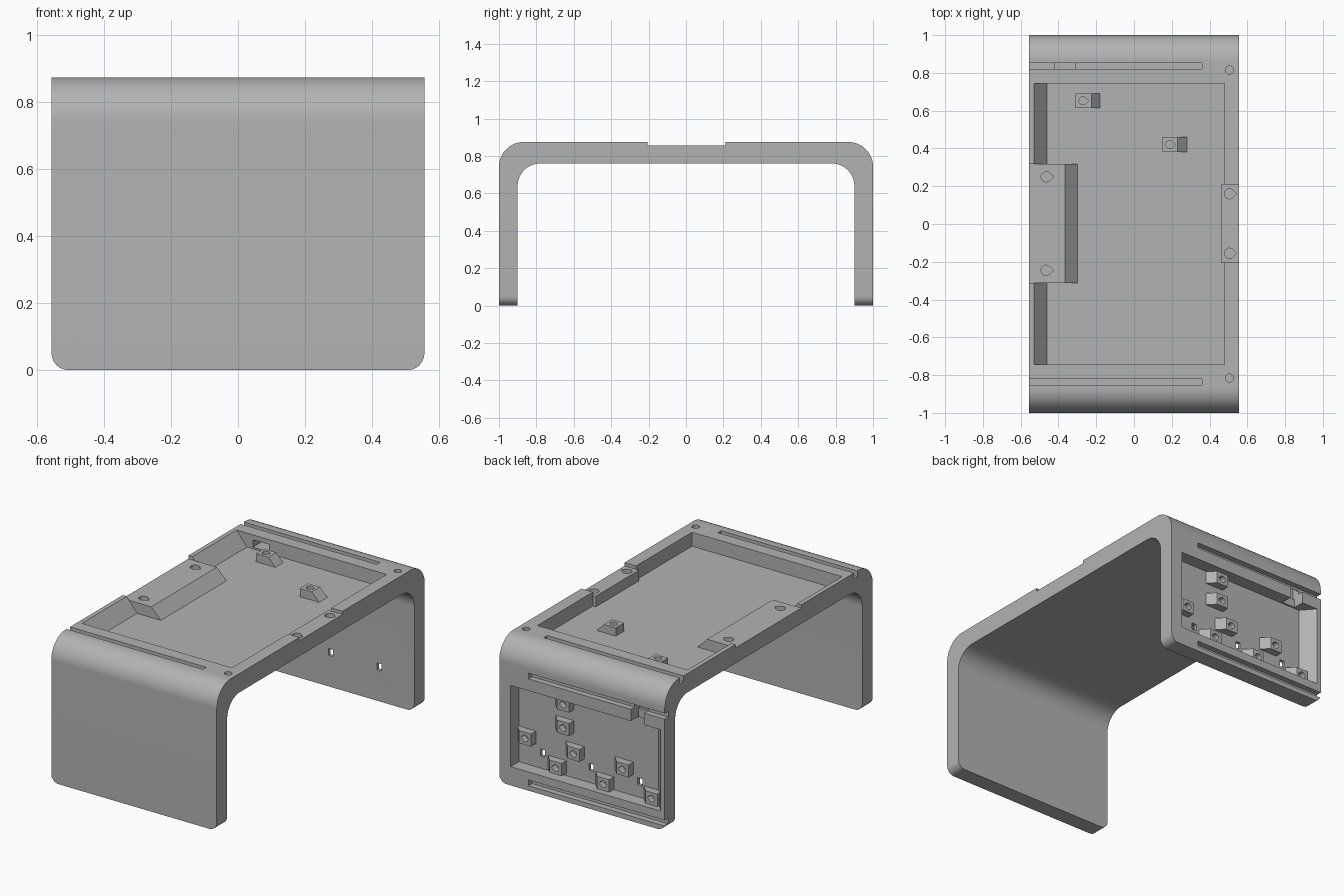
import bpy, bmesh
from math import sin, cos, pi, radians

if "Cube" in bpy.data.objects:
    bpy.data.objects.remove(bpy.data.objects["Cube"])

grey = bpy.data.materials.new("plain grey")
grey.use_nodes = True
COLOUR = (0.45, 0.45, 0.45, 1)
grey.diffuse_color = COLOUR
grey.node_tree.nodes["Principled BSDF"].inputs["Base Color"].default_value = COLOUR

# Where a profile (u, v) swept along w lands in space
ALONG_Z = lambda u, v, w: (u, v, w)
ALONG_Y = lambda u, v, w: (u, w, v)
ALONG_X = lambda u, v, w: (w, u, v)

HALF = 0.557               # half width
TOP, FLOOR = 0.875, 0.79   # deck top and tray floor
BACK_FLOOR = 0.92          # floor of the recess in the rear leg


def prism(name, pts, w0, w1, place):
    bm = bmesh.new()
    rings = [[bm.verts.new(place(u, v, w)) for u, v in pts] for w in (w0, w1)]
    bm.faces.new(rings[0])
    bm.faces.new(rings[1])
    for i in range(len(pts)):
        j = (i + 1) % len(pts)
        bm.faces.new((rings[0][i], rings[0][j], rings[1][j], rings[1][i]))
    bmesh.ops.recalc_face_normals(bm, faces=bm.faces)
    mesh = bpy.data.meshes.new(name)
    bm.to_mesh(mesh)
    bm.free()
    mesh.materials.append(grey)
    ob = bpy.data.objects.new(name, mesh)
    bpy.context.collection.objects.link(ob)
    return ob


def box(name, x0, x1, y0, y1, z0, z1):
    return prism(name, [(x0, y0), (x1, y0), (x1, y1), (x0, y1)], z0, z1, ALONG_Z)


def cut(target, cutter):
    mod = target.modifiers.new("cut", "BOOLEAN")
    mod.operation, mod.solver, mod.object = "DIFFERENCE", "EXACT", cutter
    bpy.context.view_layer.objects.active = target
    bpy.ops.object.modifier_apply(modifier=mod.name)
    bpy.data.objects.remove(cutter)


def arc(cx, cy, r, a0, a1, n=20):
    return [(cx + r * cos(radians(a0 + (a1 - a0) * i / n)),
             cy + r * sin(radians(a0 + (a1 - a0) * i / n))) for i in range(n + 1)]


def teardrop(x, v, r):
    return arc(x, v, r, 45, 315) + [(x + r * 1.41, v)]


def ramp(x0, x1, x2, low, high):
    # flat-topped stand whose +x side slopes down to the floor
    return [(x0, low - 0.1), (x2, low - 0.1), (x2, low), (x1, high), (x0, high)]


# Bridge body: two legs and a deck with rounded shoulders
outer = arc(0.867, TOP - 0.133, 0.133, 0, 90)
inner = arc(0.78, 0.64, 0.12, 90, 0)
half = [(1, 0)] + outer
half_in = inner + [(0.9, 0)]
profile = half + [(-y, z) for y, z in reversed(half)]
profile += [(-y, z) for y, z in reversed(half_in)] + half_in
body = prism("bridge_body", profile, -HALF, HALF, ALONG_X)

# Rounded lower corners of the legs
bm = bmesh.new()
bm.from_mesh(body.data)
corners = [e for e in bm.edges
           if all(v.co.z < 0.001 for v in e.verts)
           and abs(e.verts[0].co.x - e.verts[1].co.x) < 0.001
           and abs(e.verts[0].co.y - e.verts[1].co.y) < 0.2]
bmesh.ops.bevel(bm, geom=corners, offset=0.05, segments=10, profile=0.5, affect="EDGES")
bm.to_mesh(body.data)
bm.free()

# Deck tray, leaving its stands in place
tray = prism("tray_cutter", [(-0.46, FLOOR), (0.48, FLOOR), (0.48, 1), (-0.53, 1), (-0.53, TOP)],
             -0.743, 0.743, ALONG_Y)
stands = [(-0.31, -0.225, -0.18, 0.84, 0.615, 0.69),
          (0.15, 0.23, 0.28, 0.84, 0.38, 0.46),
          (-0.7, -0.365, -0.30, 0.855, -0.313, 0.318)]
for x0, x1, x2, high, y0, y1 in stands:
    cut(tray, prism("stand", ramp(x0, x1, x2, FLOOR, high), y0, y1, ALONG_Y))
cut(tray, box("pad", 0.46, 0.7, -0.205, 0.21, 0.7, 0.855))
cut(body, tray)

# Lowered rims beside the wide stand and the opposite pad
cut(body, box("rim_notch", -0.7, -0.5, -0.313, 0.318, 0.855, 1))
cut(body, box("pad_notch", 0.47, 0.7, -0.205, 0.21, 0.855, 1))

# Rear recess with its pegs
recess = prism("recess_cutter",
               [(-0.46, BACK_FLOOR), (0.48, BACK_FLOOR), (0.48, 1.1), (-0.53, 1.1), (-0.53, 1)],
               0.114, 0.608, ALONG_Z)
pegs = [(0.15, 0.567), (0.15, 0.425), (0.406, 0.293), (0.08, 0.286),
        (0.2, 0.168), (-0.25, 0.28), (-0.12, 0.155), (-0.445, 0.154)]
for x, z in pegs:
    cut(recess, prism("peg", ramp(x - 0.04, x + 0.04, x + 0.085, BACK_FLOOR, 0.968),
                      z - 0.038, z + 0.038, ALONG_Z))
cut(body, recess)

# Sliding-cover grooves, open at the -x end
for side in (-1, 1):
    y0, y1 = sorted((side * 0.82, side * 0.852))
    cut(body, box("deck_groove", -0.7, 0.36, y0, y1, 0.84, 1))
for z0, z1 in ((0.03, 0.065), (0.68, 0.715)):
    cut(body, box("rear_groove", -0.7, 0.36, 0.965, 1.1, z0, z1))

# Cable passage from the tray to the rear recess
cut(body, box("passage_deck", -0.42, -0.31, 0.7, 0.92, 0.80, 0.845))
cut(body, box("passage_leg", -0.42, -0.33, 0.93, 1.1, 0.58, 0.70))
cut(body, box("passage_shoulder", -0.42, -0.33, 0.915, 0.96, 0.66, 0.82))

# Slots through the rear leg
for x in (0.321, -0.006, -0.335):
    cut(body, box("leg_slot", x - 0.016, x + 0.016, 0.85, 0.95, 0.188, 0.23))

# Screw holes in deck, stands and pegs
for y in (-0.815, 0.815):
    cut(body, prism("deck_hole", arc(0.505, y, 0.022, 0, 342, 19), 0.82, 1, ALONG_Z))
holes = [(-0.465, 0.25, 0.027), (-0.465, -0.245, 0.027), (0.505, 0.16, 0.027),
         (0.505, -0.155, 0.027), (-0.27, 0.653, 0.021), (0.19, 0.42, 0.021)]
for x, y, r in holes:
    cut(body, prism("stand_hole", teardrop(x, y, r), 0.80, 1, ALONG_Z))
for x, z in pegs:
    cut(body, prism("peg_hole", teardrop(x, z, 0.02), 0.93, 1.1, ALONG_Y))

# Smooth shading on the rounded parts only
bpy.ops.object.select_all(action="DESELECT")
body.select_set(True)
bpy.context.view_layer.objects.active = body
bpy.ops.object.shade_smooth_by_angle(angle=radians(20))
